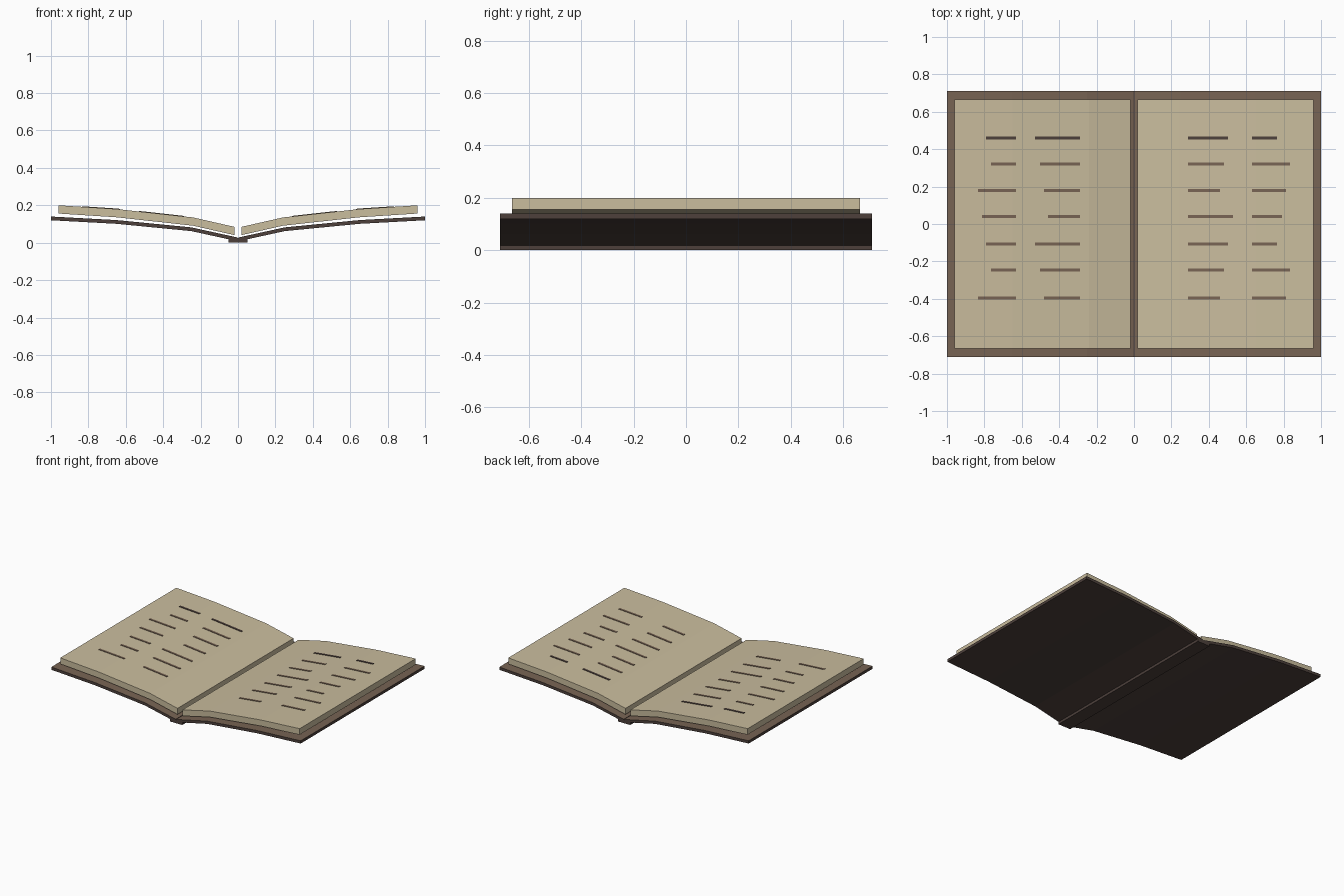
import bpy
import bmesh

cube = bpy.data.objects.get("Cube")
if cube:
    bpy.data.objects.remove(cube, do_unlink=True)


def make_material(name, rgb):
    """Flat material from an sRGB colour in 0-255."""
    lin = [((c / 255 + 0.055) / 1.055) ** 2.4 for c in rgb]
    mat = bpy.data.materials.new(name)
    mat.use_nodes = True
    mat.diffuse_color = (*lin, 1)
    bsdf = mat.node_tree.nodes["Principled BSDF"]
    bsdf.inputs["Base Color"].default_value = (*lin, 1)
    bsdf.inputs["Roughness"].default_value = 0.9
    return mat


paper = make_material("paper", (202, 189, 158))
lining = make_material("brown_lining", (120, 100, 84))
leather = make_material("dark_leather", (77, 64, 59))

# Upper surface curves of one half, from the gutter outwards
PAGE = [(0.02, 0.085), (0.24, 0.135), (0.65, 0.18), (0.96, 0.20)]
COVER = [(0.003, 0.028), (0.25, 0.082), (0.65, 0.121), (1.0, 0.14)]


def height(curve, x):
    for (x0, z0), (x1, z1) in zip(curve, curve[1:]):
        if x <= x1:
            return z0 + (z1 - z0) * (x - x0) / (x1 - x0)
    return curve[-1][1]


def slab(name, curve, x0, x1, y0, y1, low, high, side, mats):
    """Bent slab that follows a curve between x0 and x1; a second material goes on top faces."""
    xs = [x0] + [x for x, _ in curve if x0 < x < x1] + [x1]
    outline = [(x, height(curve, x) + high) for x in xs]
    outline += [(x, height(curve, x) + low) for x in reversed(xs)]
    bm = bmesh.new()
    front = [bm.verts.new((side * x, y0, z)) for x, z in outline]
    back = [bm.verts.new((side * x, y1, z)) for x, z in outline]
    n, last = len(outline), len(outline) - 1
    for i in range(n):
        j = (i + 1) % n
        bm.faces.new((front[i], front[j], back[j], back[i]))
    # End caps as quads between the upper and lower lines
    for ring in (front, back):
        for i in range(len(xs) - 1):
            bm.faces.new((ring[i], ring[i + 1], ring[last - i - 1], ring[last - i]))
    bmesh.ops.recalc_face_normals(bm, faces=bm.faces)
    for face in bm.faces:
        if len(mats) > 1 and face.normal.z > 0.5:
            face.material_index = 1
    mesh = bpy.data.meshes.new(name)
    bm.to_mesh(mesh)
    bm.free()
    for mat in mats:
        mesh.materials.append(mat)
    obj = bpy.data.objects.new(name, mesh)
    bpy.context.collection.objects.link(obj)
    return obj


# Covers and page blocks
for word, side in (("left", 1), ("right", -1)):
    slab(word + "_cover", COVER, 0.003, 1.0, -0.71, 0.71, -0.02, 0, side, [leather, lining])
    slab(word + "_pages", PAGE, 0.02, 0.96, -0.665, 0.665, -0.044, 0, side, [paper])

# Spine
slab("spine", [(-0.05, 0.025), (0.05, 0.025)], -0.05, 0.05, -0.71, 0.71, -0.025, 0, 1, [leather])

# Writing: two columns on each page, with line lengths that repeat every four rows
ROWS = [0.46, 0.32, 0.18, 0.04, -0.107, -0.247, -0.395]
COLUMNS = [(0.29, (0.24, 0.212, 0.19, 0.17)), (0.63, (0.16, 0.135, 0.205, 0.182))]
for word, side in (("left", 1), ("right", -1)):
    for row, y in enumerate(ROWS):
        ink = leather if row == 0 else lining
        shift = 1 if side > 0 else 0
        for col, (start, lengths) in enumerate(COLUMNS):
            end = start + lengths[(row + shift) % 4]
            slab(f"{word}_writing_{row + 1}_{col + 1}", PAGE, start, end,
                 y - 0.008, y + 0.008, -0.002, 0.003, side, [ink])
